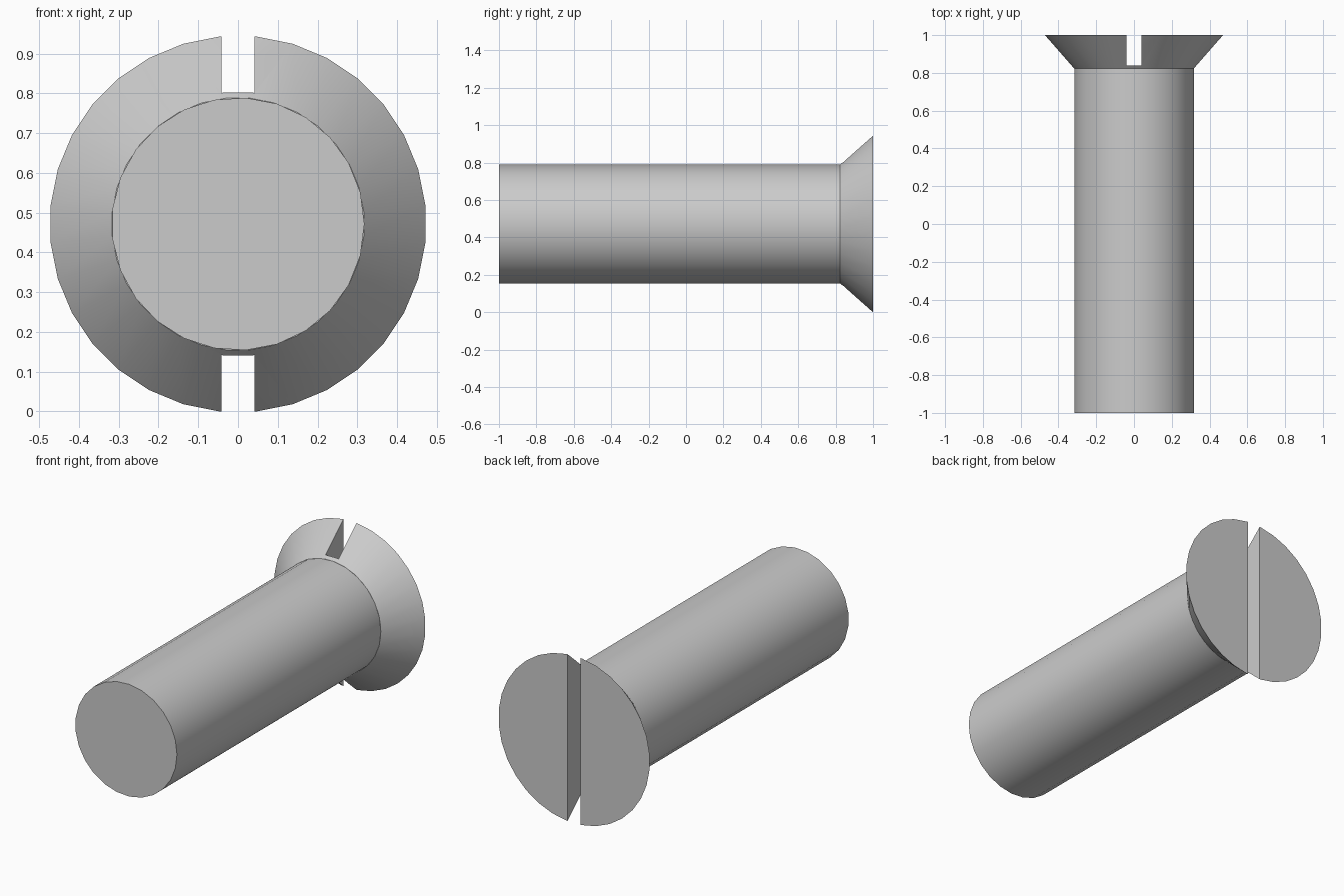
import bpy
import math
from mathutils import Matrix

default = bpy.data.objects.get("Cube")
if default:
    bpy.data.objects.remove(default, do_unlink=True)

AXIS_Z = 0.4715     # height of the screw's axis
SHAFT_R = 0.318
HEAD_R = 0.4738
NECK_Y = 0.823      # where the shaft meets the head
SLOT_Y = 0.84       # floor of the slot
SLOT_W = 0.082

# Plain grey metal
steel = bpy.data.materials.new("grey_metal")
steel.use_nodes = True
colour = (0.6, 0.6, 0.6, 1.0)
steel.diffuse_color = colour
steel.node_tree.nodes["Principled BSDF"].inputs["Base Color"].default_value = colour


def round_part(name, sides, y0, y1, r0, r1, turn):
    """Tapered cylinder along y, with its first vertex turned from +x."""
    bpy.ops.mesh.primitive_cone_add(vertices=sides, radius1=r0, radius2=r1, depth=y1 - y0)
    part = bpy.context.object
    part.name = name
    spin = Matrix.Rotation(turn - math.pi / 2, 4, "Z")
    lay_down = Matrix.Rotation(-math.pi / 2, 4, "X")
    part.data.transform(lay_down @ spin)
    part.location = (0, (y0 + y1) / 2, AXIS_Z)
    part.data.materials.append(steel)
    return part


def smooth(part):
    bpy.ops.object.select_all(action="DESELECT")
    part.select_set(True)
    bpy.context.view_layer.objects.active = part
    bpy.ops.object.shade_smooth_by_angle(angle=math.radians(30))


# Shaft
shaft = round_part("shaft", 25, -1, NECK_Y, SHAFT_R, SHAFT_R, 0)
smooth(shaft)

# Countersunk head
head = round_part("countersunk_head", 32, NECK_Y, 1, SHAFT_R, HEAD_R, math.pi / 32)

# Driver slot, cut through the head from top to bottom
bpy.ops.mesh.primitive_cube_add(size=1, location=(0, SLOT_Y + 0.25, AXIS_Z))
cutter = bpy.context.object
cutter.name = "slot_cutter"
cutter.scale = (SLOT_W, 0.5, 1.5)
cutter.hide_render = True

cut = head.modifiers.new("slot", "BOOLEAN")
cut.operation = "DIFFERENCE"
cut.solver = "EXACT"
cut.object = cutter
bpy.context.view_layer.objects.active = head
bpy.ops.object.modifier_apply(modifier=cut.name)
bpy.data.objects.remove(cutter, do_unlink=True)
smooth(head)
